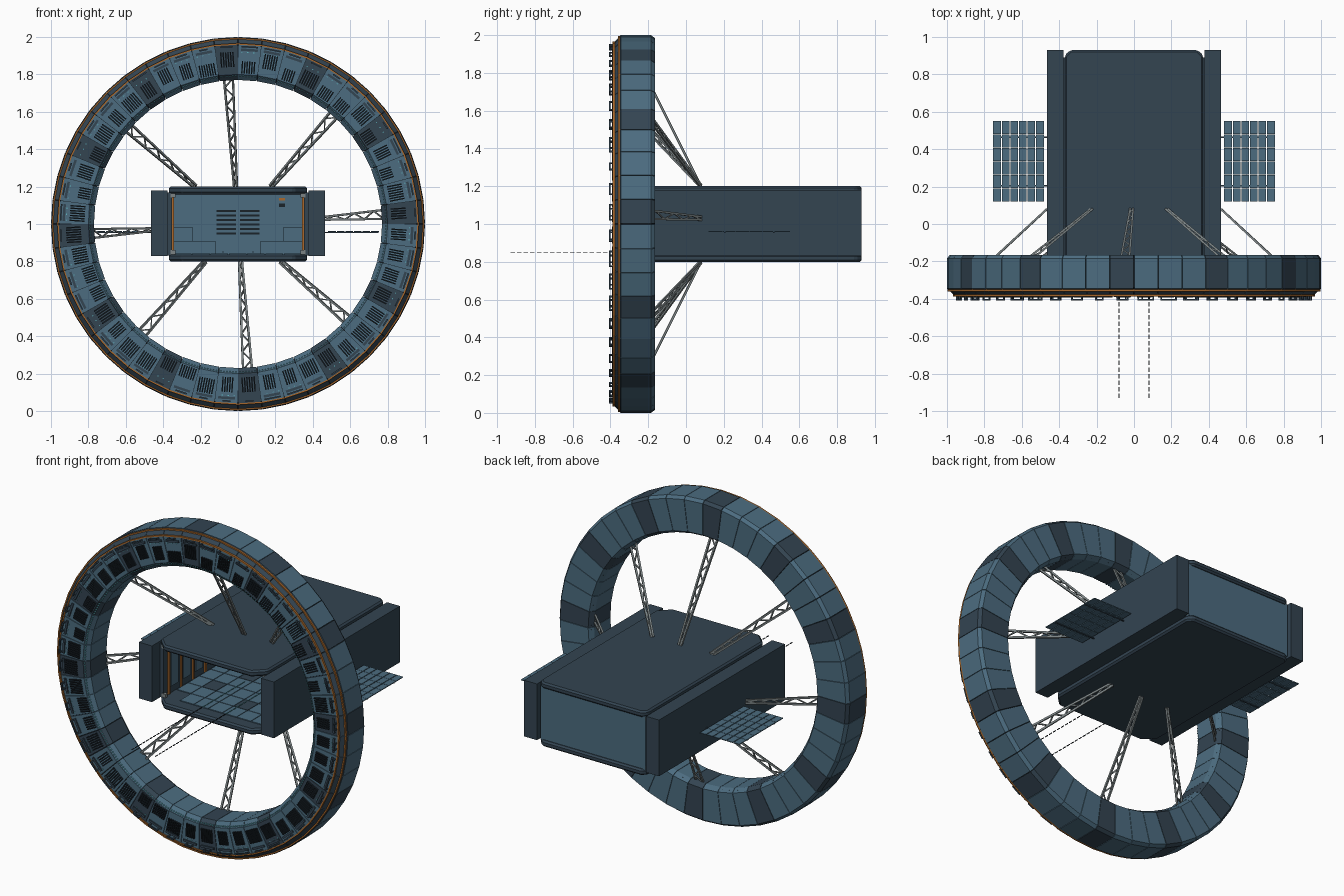
import bpy, bmesh, math, random
from mathutils import Matrix, Vector

random.seed(4)
if "Cube" in bpy.data.objects:
    bpy.data.objects.remove(bpy.data.objects["Cube"], do_unlink=True)

# Flat colours
PALETTE = {
    "steel blue": (0.072, 0.150, 0.215),
    "dark hull": (0.033, 0.058, 0.083),
    "black grille": (0.010, 0.016, 0.022),
    "strut grey": (0.200, 0.230, 0.235),
    "orange trim": (0.400, 0.140, 0.025),
    "cyan light": (0.120, 0.480, 0.540),
}
BLUE, DARK, BLACK, GREY, ORANGE, CYAN = range(6)
MATS = []
for name, rgb in PALETTE.items():
    m = bpy.data.materials.new(name)
    m.use_nodes = True
    m.diffuse_color = (*rgb, 1)
    m.node_tree.nodes["Principled BSDF"].inputs["Base Color"].default_value = (*rgb, 1)
    MATS.append(m)


def finish(bm, name):
    bmesh.ops.recalc_face_normals(bm, faces=bm.faces)
    me = bpy.data.meshes.new(name)
    bm.to_mesh(me)
    bm.free()
    for m in MATS:
        me.materials.append(m)
    ob = bpy.data.objects.new(name, me)
    bpy.context.scene.collection.objects.link(ob)
    return ob


def box(bm, lo, hi, mat, frame=Matrix()):
    lo, hi = Vector(lo), Vector(hi)
    mtx = frame @ Matrix.Translation((lo + hi) / 2) @ Matrix.Diagonal((*(hi - lo), 1))
    new = bmesh.ops.create_cube(bm, size=1, matrix=mtx)["verts"]
    for f in {f for v in new for f in v.link_faces}:
        f.material_index = mat


def bar(bm, p, q, w, mat):
    d = q - p
    frame = Matrix.Translation(p) @ d.to_track_quat('Z', 'Y').to_matrix().to_4x4()
    box(bm, (-w / 2, -w / 2, 0), (w / 2, w / 2, d.length), mat, frame)


def loft(bm, a, b, mats):
    # Closed prism between two matching loops
    va, vb = [bm.verts.new(p) for p in a], [bm.verts.new(p) for p in b]
    n = len(va)
    for i in range(n):
        j = (i + 1) % n
        bm.faces.new((va[i], va[j], vb[j], vb[i])).material_index = mats[i]
    for loop in (va, vb):
        bm.faces.new(loop).material_index = mats[0]


# Ring frame: local x is radial, y is depth, z is tangential
SEGMENTS = 48
STEP = math.tau / SEGMENTS


def ring_frame(angle):
    return Matrix.Translation((0, 0, 1)) @ Matrix.Rotation(-angle, 4, 'Y')


def wedge(bm, profile, a0, a1, mats):
    loops = [[ring_frame(a) @ Vector((r, y, 0)) for r, y in profile] for a in (a0, a1)]
    loft(bm, *loops, mats)


PROFILE = [(0.985, -0.165), (1.0, -0.185), (1.0, -0.345), (0.96, -0.383),
           (0.80, -0.383), (0.77, -0.355), (0.77, -0.195), (0.79, -0.165)]
CORE = [(0.99, -0.18), (0.99, -0.34), (0.955, -0.375), (0.805, -0.375),
        (0.78, -0.35), (0.78, -0.18)]

# Ring hull: wedges with narrow seams, every fourth one dark
bm = bmesh.new()
core = bmesh.new()
for i in range(SEGMENTS):
    a = i * STEP
    c = DARK if i % 4 == 0 else BLUE
    mats = [c] * len(PROFILE)
    mats[2] = DARK
    wedge(bm, PROFILE, a + 0.0015, a + STEP - 0.0015, mats)
    wedge(core, CORE, a, a + STEP, [BLACK] * len(CORE))
finish(bm, "ring_hull")
finish(core, "ring_core")

# Orange trim running round the front shoulder of the ring
bm = bmesh.new()
for r, y in ((0.992, -0.356), (0.963, -0.384)):
    trim = [(r - 0.004, y + 0.008), (r + 0.004, y + 0.008),
            (r + 0.004, y - 0.004), (r - 0.004, y - 0.004)]
    for i in range(SEGMENTS):
        wedge(bm, trim, i * STEP, (i + 1) * STEP, [ORANGE] * 4)
finish(bm, "ring_trim")

# Ring front: grilles, lamps and raised handrails
grilles, lamps, rails = bmesh.new(), bmesh.new(), bmesh.new()
for i in range(SEGMENTS):
    f = ring_frame((i + 0.5) * STEP)
    count = random.choice((5, 6, 7))
    r0, r1 = random.choice(((0.805, 0.87), (0.82, 0.90), (0.84, 0.92)))
    for k in range(count):
        t = (k - (count - 1) / 2) * 0.013
        box(grilles, (r0, -0.393, t - 0.0035), (r1, -0.38, t + 0.0035), BLACK, f)
    box(grilles, (0.925, -0.39, -0.045), (0.938, -0.38, 0.045), DARK, f)
    for k in range(6):
        t = (k - 2.5) * 0.016
        box(lamps, (0.788, -0.382, t - 0.003), (0.793, -0.37, t + 0.003), CYAN, f)
        if i % 3 and k % 2:
            box(lamps, (0.916, -0.386, t - 0.003), (0.92, -0.38, t + 0.003), CYAN, f)
    w = random.choice((0.018, 0.028, 0.04))
    box(rails, (0.944, -0.408, -w), (0.952, -0.40, w), DARK, f)
    for t in (-w, w):
        box(rails, (0.944, -0.408, t - 0.004), (0.952, -0.38, t + 0.004), DARK, f)
finish(grilles, "ring_grilles")
finish(lamps, "ring_lamps")
finish(rails, "ring_handrails")

# Spokes: tapering lattice trusses from the hub to the ring
bm = bmesh.new()
for k in range(8):
    a = STEP / 2 + k * math.tau / 8
    f = ring_frame(a)
    start = min(0.2 / abs(math.sin(a)), 0.465 / abs(math.cos(a)))

    def node(u, side):
        return f @ Vector((start + (0.78 - start) * u, 0.08 - 0.29 * u,
                           side * (0.008 + 0.016 * u)))
    for side in (-1, 1):
        bar(bm, node(0, side), node(1, side), 0.011, GREY)
    bays = max(6, round((0.78 - start) / 0.05))
    for j in range(bays):
        s = 1 if j % 2 else -1
        bar(bm, node(j / bays, s), node((j + 1) / bays, -s), 0.007, GREY)
finish(bm, "spokes")


# Hub slabs: plates with cut corners and a small bevel
def slab(name, z0, z1):
    x, front, back, cf, cb = 0.37, -0.30, 0.93, 0.07, 0.03
    half = [(x - cf, front), (x, front + cf), (x, back - cb), (x - cb, back)]
    plan = half + [(-px, py) for px, py in reversed(half)]
    b = bmesh.new()
    loft(b, [(*p, z0) for p in plan], [(*p, z1) for p in plan], [DARK] * len(plan))
    ob = finish(b, name)
    mod = ob.modifiers.new("edge_bevel", 'BEVEL')
    mod.width, mod.segments = 0.01, 1


slab("hub_roof", 1.162, 1.20)
slab("hub_floor_slab", 0.80, 0.838)

# Side pods and the inner walls of the bay
bm = bmesh.new()
ribs = bmesh.new()
for s in (-1, 1):
    box(bm, (s * 0.376, -0.31, 0.83), (s * 0.465, 0.93, 1.18), DARK)
    box(bm, (s * 0.352, -0.23, 0.832), (s * 0.378, 0.89, 1.168), DARK)
    for k in range(9):
        y = -0.19 + k * 0.12
        box(ribs, (s * 0.343, y, 0.84), (s * 0.353, y + 0.014, 1.16), ORANGE)
        box(ribs, (s * 0.346, y + 0.03, 0.88), (s * 0.353, y + 0.10, 1.12), BLUE)
    for z in (0.838, 1.142):
        for y in (-0.235, 0.895):
            box(ribs, (s * 0.335, y, z), (s * 0.362, y + 0.02, z + 0.022), GREY)
finish(bm, "side_pods")
finish(ribs, "bay_ribs")

# Rear wall with its vents and hatch
bm = bmesh.new()
box(bm, (-0.362, 0.88, 0.832), (0.362, 0.915, 1.168), BLUE)
for s in (-1, 1):
    for k in range(6):
        z = 0.945 + k * 0.024
        box(bm, (s * 0.012, 0.872, z), (s * 0.115, 0.881, z + 0.010), BLACK)
    box(bm, (s * 0.12, 0.70, 0.838), (s * 0.345, 0.88, 0.91), BLUE)
    box(bm, (s * 0.24, 0.78, 0.91), (s * 0.345, 0.88, 0.98), BLUE)
box(bm, (0.22, 0.872, 1.09), (0.25, 0.881, 1.11), BLACK)
box(bm, (0.22, 0.872, 1.125), (0.25, 0.881, 1.14), ORANGE)
finish(bm, "rear_wall")

# Bay deck tiles and ceiling lining
bm = bmesh.new()
for i in range(7):
    for j in range(10):
        x, y = -0.343 + i * 0.098, -0.22 + j * 0.11
        if abs(x) < 0.34 or j:
            c = DARK if (i * 3 + j * 2) % 7 == 0 else BLUE
            box(bm, (x, y, 0.836), (x + 0.094, y + 0.106, 0.843), c)
box(bm, (-0.34, -0.2, 1.156), (0.34, 0.88, 1.164), DARK)
finish(bm, "bay_deck")

# Two dashed approach lines leading into the bay
bm = bmesh.new()
for s in (-1, 1):
    for k in range(32):
        y = -0.93 + k * 0.035
        c = BLACK if y < -0.25 else CYAN
        box(bm, (s * 0.08 - 0.002, y, 0.848), (s * 0.08 + 0.002, y + 0.024, 0.852), c)
finish(bm, "approach_lights")

# Side panel arrays: six strips of cells on each side
bm = bmesh.new()
for s in (-1, 1):
    for i in range(6):
        x = 0.482 + i * 0.046
        for j in range(6):
            y = 0.12 + j * 0.072
            box(bm, (s * x, y, 0.957), (s * (x + 0.041), y + 0.070, 0.962), BLUE)
    for y in (0.2, 0.46):
        box(bm, (s * 0.46, y, 0.953), (s * 0.752, y + 0.008, 0.957), DARK)
finish(bm, "panel_arrays")
